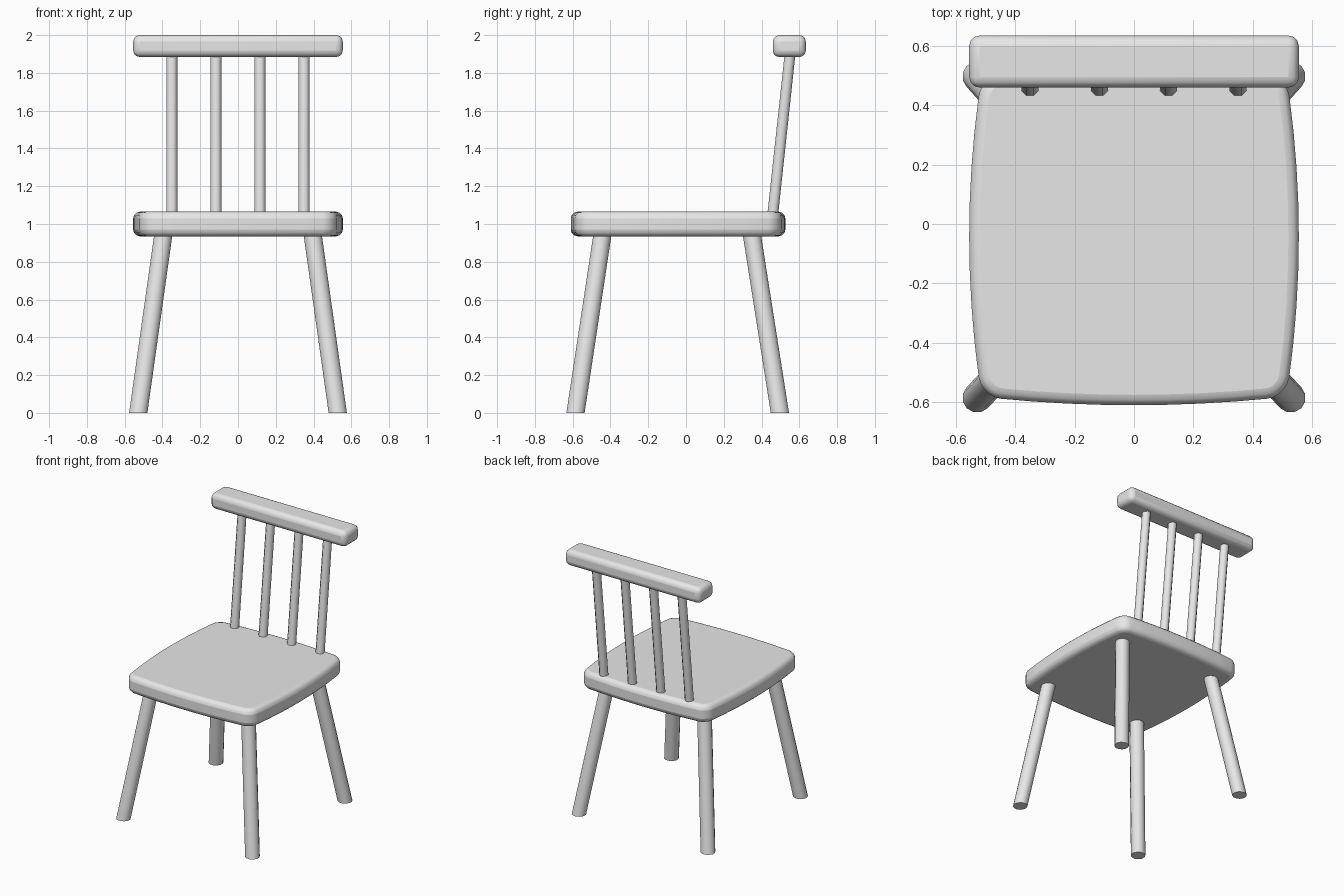
import bpy, bmesh, math
from mathutils import Vector

cube = bpy.data.objects.get("Cube")
if cube:
    bpy.data.objects.remove(cube, do_unlink=True)

grey = bpy.data.materials.new("plain_grey")
grey.use_nodes = True
grey.diffuse_color = (0.8, 0.8, 0.8, 1)
grey.node_tree.nodes["Principled BSDF"].inputs["Base Color"].default_value = (0.8, 0.8, 0.8, 1)


def finish(name, bm, bevel=0, segments=3):
    """Turn a bmesh into a smooth-shaded object with optional rounded edges."""
    bmesh.ops.recalc_face_normals(bm, faces=bm.faces)
    mesh = bpy.data.meshes.new(name)
    bm.to_mesh(mesh)
    bm.free()
    mesh.materials.append(grey)
    obj = bpy.data.objects.new(name, mesh)
    bpy.context.collection.objects.link(obj)
    if bevel:
        mod = obj.modifiers.new("rounded_edges", "BEVEL")
        mod.width = bevel
        mod.segments = segments
        mod.limit_method = "ANGLE"
        mod.angle_limit = math.radians(50)
    bpy.ops.object.select_all(action="DESELECT")
    bpy.context.view_layer.objects.active = obj
    obj.select_set(True)
    bpy.ops.object.shade_smooth_by_angle(angle=math.radians(50))
    return obj


def slanted_rod(name, bottom, top, radius, sides):
    """Leaning rod whose two ends are cut level."""
    bm = bmesh.new()
    rings = []
    for centre in (bottom, top):
        ring = []
        for i in range(sides):
            a = math.tau * (i + 0.5) / sides
            offset = Vector((math.cos(a), math.sin(a), 0)) * radius
            ring.append(bm.verts.new(Vector(centre) + offset))
        bm.faces.new(ring)
        rings.append(ring)
    low, high = rings
    for i in range(sides):
        j = (i + 1) % sides
        bm.faces.new((low[i], low[j], high[j], high[i]))
    return finish(name, bm)


def seat_outline(half_x, half_y, radius, steps=5, side_steps=8):
    """Rounded rectangle with gently bowed sides, anticlockwise."""
    points = []
    for sx, sy, start in ((1, 1, 0), (-1, 1, 90), (-1, -1, 180), (1, -1, 270)):
        for i in range(steps + 1):
            a = math.radians(start + 90 * i / steps)
            points.append(Vector((sx * (half_x - radius) + radius * math.cos(a),
                                  sy * (half_y - radius) + radius * math.sin(a))))
    dense = []
    for i, p in enumerate(points):
        q = points[(i + 1) % len(points)]
        n = side_steps if (q - p).length > radius * 2 else 1
        dense += [p.lerp(q, k / n) for k in range(n)]
    bowed = []
    for p in dense:
        u, v = p.x / half_x, p.y / half_y
        bowed.append((p.x * (1 - 0.075 * v * v), p.y * (1 - 0.05 * u * u)))
    return bowed


# Seat slab
bm = bmesh.new()
base = bm.faces.new([bm.verts.new((x, y - 0.042, 0.935))
                     for x, y in seat_outline(0.555, 0.568, 0.07)])
extruded = bmesh.ops.extrude_face_region(bm, geom=[base], use_keep_orig=True)
bmesh.ops.translate(bm, vec=(0, 0, 0.13),
                    verts=[v for v in extruded["geom"] if isinstance(v, bmesh.types.BMVert)])
finish("seat", bm, 0.035)

# Splayed legs
for side, sx in (("right", -1), ("left", 1)):
    for place, y_low, y_high in (("front", -0.585, -0.44), ("back", 0.497, 0.346)):
        slanted_rod(f"{place}_{side}_leg", (sx * 0.528, y_low, 0),
                    (sx * 0.393, y_high, 0.96), 0.05, 12)

# Back spindles
for i in range(4):
    slanted_rod(f"back_spindle_{i + 1}", (-0.35 + i * 0.2333, 0.457, 1.03),
                (-0.35 + i * 0.2333, 0.553, 1.92), 0.031, 8)

# Top rail
bm = bmesh.new()
bmesh.ops.create_cube(bm, size=1)
for v in bm.verts:
    v.co = Vector((v.co.x * 1.11, v.co.y * 0.175 + 0.547, v.co.z * 0.116 + 1.942))
finish("top_rail", bm, 0.035)
